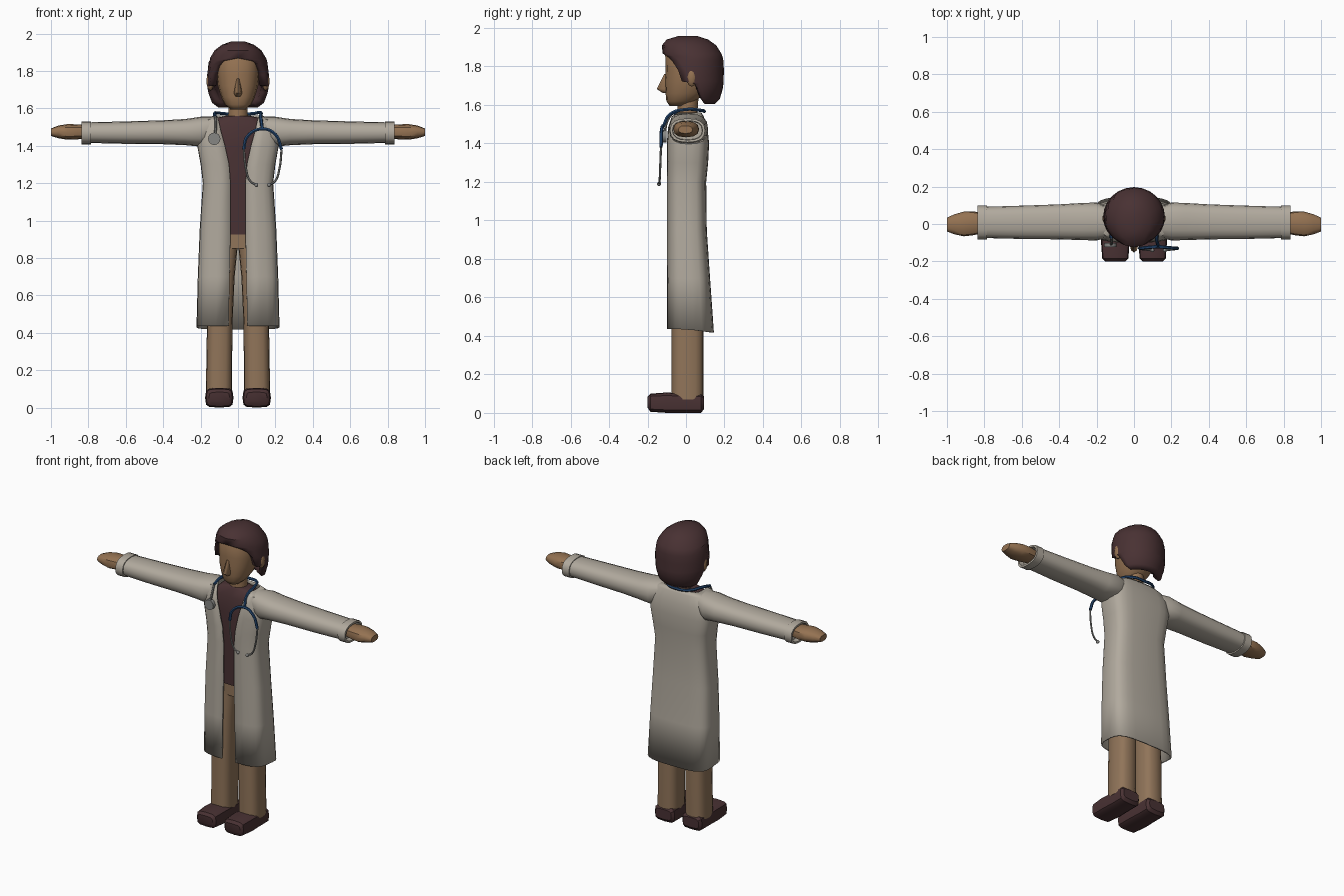
import bpy, bmesh
from math import sin, cos, pi, radians, degrees, asin
from mathutils import Vector

if "Cube" in bpy.data.objects:
    bpy.data.objects.remove(bpy.data.objects["Cube"])


def material(name, rgb):
    m = bpy.data.materials.new(name)
    m.use_nodes = True
    m.diffuse_color = (*rgb, 1)
    m.node_tree.nodes["Principled BSDF"].inputs["Base Color"].default_value = (*rgb, 1)
    return m


COAT = material("warm white cloth", (0.44, 0.40, 0.34))
SKIN = material("skin", (0.30, 0.17, 0.085))
TAN = material("tan trousers", (0.28, 0.175, 0.10))
DARK = material("dark brown", (0.066, 0.031, 0.033))
BLUE = material("blue rubber", (0.018, 0.065, 0.17))
METAL = material("grey metal", (0.24, 0.24, 0.23))


def finish(obj, mat, angle=40):
    obj.data.materials.clear()
    obj.data.materials.append(mat)
    bpy.ops.object.select_all(action="DESELECT")
    obj.select_set(True)
    bpy.context.view_layer.objects.active = obj
    bpy.ops.object.shade_smooth_by_angle(angle=radians(angle))
    return obj


def section(h, w, lo, hi, shift=0, start=0, n=16, power=1.0):
    """Rounded section; start is the half angle left open at the front."""
    def bend(v):
        return (1 if v > 0 else -1) * abs(v) ** power
    t0 = radians(start)
    pts = []
    for i in range(n + 1):
        t = t0 + (2 * pi - 2 * t0) * i / n
        pts.append((shift + w * bend(sin(t)), (lo + hi) / 2 - (hi - lo) / 2 * bend(cos(t)), h))
    return pts


def loft(name, rows, mat, place=lambda u, v, h: (u, v, h), n=16, power=1.0,
         caps=(True, True), shell=0, angle=40):
    """Skin a stack of sections, optionally as a thin shell."""
    bm = bmesh.new()
    rings = [[bm.verts.new(place(*p)) for p in section(*r, n=n, power=power)] for r in rows]
    for a, b in zip(rings, rings[1:]):
        for i in range(n):
            bm.faces.new((a[i], a[i + 1], b[i + 1], b[i]))
    if caps[0]:
        bm.faces.new(rings[0][n - 1::-1])
    if caps[1]:
        bm.faces.new(rings[-1][:n])
    bmesh.ops.remove_doubles(bm, verts=bm.verts, dist=1e-4)
    if not shell:
        bmesh.ops.recalc_face_normals(bm, faces=bm.faces)
    me = bpy.data.meshes.new(name)
    bm.to_mesh(me)
    bm.free()
    obj = bpy.data.objects.new(name, me)
    bpy.context.collection.objects.link(obj)
    if shell:
        mod = obj.modifiers.new("thickness", "SOLIDIFY")
        mod.thickness = shell
        mod.offset = -1
    return finish(obj, mat, angle)


def tube(name, points, mat, radius=0.008):
    cu = bpy.data.curves.new(name, "CURVE")
    cu.dimensions = "3D"
    cu.bevel_depth = radius
    cu.bevel_resolution = 1
    cu.resolution_u = 5
    cu.use_fill_caps = True
    sp = cu.splines.new("BEZIER")
    sp.bezier_points.add(len(points) - 1)
    for bp, co in zip(sp.bezier_points, points):
        bp.co = co
        bp.handle_left_type = bp.handle_right_type = "AUTO"
    obj = bpy.data.objects.new(name, cu)
    bpy.context.collection.objects.link(obj)
    bpy.ops.object.select_all(action="DESELECT")
    obj.select_set(True)
    bpy.context.view_layer.objects.active = obj
    bpy.ops.object.convert(target="MESH")
    return finish(bpy.context.object, mat)


def ball(name, loc, scale, mat):
    bpy.ops.mesh.primitive_uv_sphere_add(segments=10, ring_count=6, radius=1, location=loc)
    obj = bpy.context.object
    obj.name = name
    obj.scale = scale
    return finish(obj, mat, 60)


# Head, nose and neck
loft("head", [(1.595, .04, -.085, 0), (1.62, .07, -.102, .05), (1.66, .09, -.106, .1),
              (1.72, .108, -.11, .13), (1.78, .115, -.106, .15), (1.86, .115, -.108, .15),
              (1.92, .08, -.07, .1)], SKIN, power=.85, angle=60)
loft("nose", [(1.662, .014, -.12, -.08), (1.683, .022, -.152, -.08), (1.76, .008, -.114, -.08)],
     SKIN, n=8, angle=60)
loft("neck", [(1.5, .06, -.045, .055), (1.57, .052, -.045, .06), (1.64, .052, -.045, .065)], SKIN)

# Bobbed hair, open around the face
loft("hair", [(1.605, .125, -.08, .15, 0, 122), (1.63, .148, -.11, .175, 0, 110),
              (1.68, .16, -.12, .19, 0, 100), (1.712, .164, -.12, .195, 0, 92),
              (1.722, .164, -.12, .195, 0, 68), (1.78, .165, -.12, .197, 0, 60),
              (1.83, .16, -.12, .194, 0, 46), (1.852, .156, -.12, .19, 0, 32),
              (1.868, .15, -.122, .183), (1.91, .125, -.125, .157),
              (1.94, .085, -.1, .115), (1.958, .035, -.04, .06)],
     DARK, caps=(False, True), shell=.04, angle=35)

# Shirt and trousers
loft("shirt", [(.925, .15, -.078, .07), (1.2, .16, -.08, .08), (1.4, .19, -.08, .09),
               (1.5, .17, -.07, .08), (1.55, .11, -.05, .06), (1.56, .06, -.045, .055)],
     DARK, power=.6)
loft("trouser_hips", [(.85, .155, -.07, .08), (.94, .15, -.07, .075)], TAN, power=.6)

# Open coat with a flaring skirt
BOX = .55
coat_rows = [(.435, .222, -.1, .145, .05), (.7, .215, -.1, .125, .045), (.95, .205, -.1, .108, .04),
             (1.2, .188, -.1, .105, .04), (1.3, .2, -.1, .115, .048), (1.4, .218, -.1, .12, .07),
             (1.48, .214, -.095, .112, .092), (1.54, .18, -.078, .092, .105),
             (1.562, .13, -.062, .08, .115)]
loft("coat", [(z, w, f, b, 0, degrees(asin((gap / w) ** (1 / BOX)))) for z, w, f, b, gap in coat_rows],
     COAT, lambda u, v, h: (u, v, h - (.12 * max(0, v) if h < .5 else 0)),
     n=24, power=BOX, caps=(False, False), shell=.01)

for s, side in ((1, "left"), (-1, "right")):
    def along_arm(u, v, h):
        return (s * h, v, u)

    def along_foot(u, v, h):
        return (s * .1 + u, h, v)

    # Ear
    ball(side + "_ear", (s * .148, .03, 1.745), (.022, .028, .05), SKIN)
    # Trouser leg
    loft(side + "_trouser_leg", [(.07, .07, -.075, .09, s * .102), (.44, .068, -.075, .09, s * .098),
                                 (.7, .07, -.072, .085, s * .088), (.88, .078, -.07, .08, s * .078)],
         TAN, power=.7)
    # Shoe
    loft(side + "_shoe", [(-.2, .055, .028, .083), (-.185, .07, .006, .1), (-.1, .076, 0, .106),
                          (0, .072, 0, .1), (.078, .072, 0, .1), (.094, .058, .02, .085)],
         DARK, along_foot, n=12, power=.5, angle=35)
    # Sleeve, turned cuff and hand
    loft(side + "_sleeve", [(.12, .06, -.07, .08, 1.495), (.2, .08, -.088, .115, 1.475),
                            (.28, .07, -.086, .112, 1.473), (.4, .064, -.082, .105, 1.472),
                            (.6, .06, -.08, .098, 1.47), (.8, .055, -.075, .092, 1.47)],
         COAT, along_arm, power=.8)
    loft(side + "_cuff", [(.785, .054, -.07, .09, 1.468), (.785, .062, -.083, .099, 1.468),
                          (.837, .062, -.083, .099, 1.468), (.837, .05, -.07, .086, 1.468),
                          (.803, .048, -.068, .084, 1.468)], COAT, along_arm, power=.8)
    loft(side + "_hand", [(.79, .034, -.045, .055, 1.475), (.86, .04, -.06, .068, 1.474),
                          (.91, .042, -.066, .066, 1.474), (.96, .034, -.055, .052, 1.474),
                          (1.0, .02, -.04, .034, 1.472)], SKIN, along_arm, n=12, power=.8)

# Stethoscope: neck tube, forked tube, ear tubes and chest piece
tube("stethoscope_neck_tube", [(-.122, -.075, 1.555), (-.122, 0, 1.575), (-.08, .078, 1.572),
                               (0, .095, 1.567), (.08, .078, 1.572), (.12, 0, 1.577),
                               (.122, -.085, 1.55), (.13, -.118, 1.49)], BLUE, .009)
tube("stethoscope_fork", [(.03, -.13, 1.38), (.05, -.128, 1.45), (.13, -.122, 1.49),
                          (.2, -.128, 1.46), (.233, -.13, 1.38)], BLUE, .009)
for s, side in ((1, "outer"), (-1, "inner")):
    path = [(.132 + s * d, y, z) for d, y, z in
            ((.101, -.13, 1.38), (.09, -.134, 1.28), (.066, -.137, 1.21), (.034, -.14, 1.19))]
    tube("stethoscope_" + side + "_ear_tube", path, METAL, .006)
    ball("stethoscope_" + side + "_ear_tip", path[-1], (.011, .011, .011), METAL)
tube("stethoscope_stem", [(-.122, -.075, 1.555), (-.118, -.1, 1.51), (-.125, -.11, 1.45)], METAL, .007)
bpy.ops.mesh.primitive_cylinder_add(vertices=16, radius=.033, depth=.022,
                                    location=(-.127, -.112, 1.437), rotation=(pi / 2, 0, 0))
bpy.context.object.name = "stethoscope_chest_piece"
finish(bpy.context.object, METAL)
